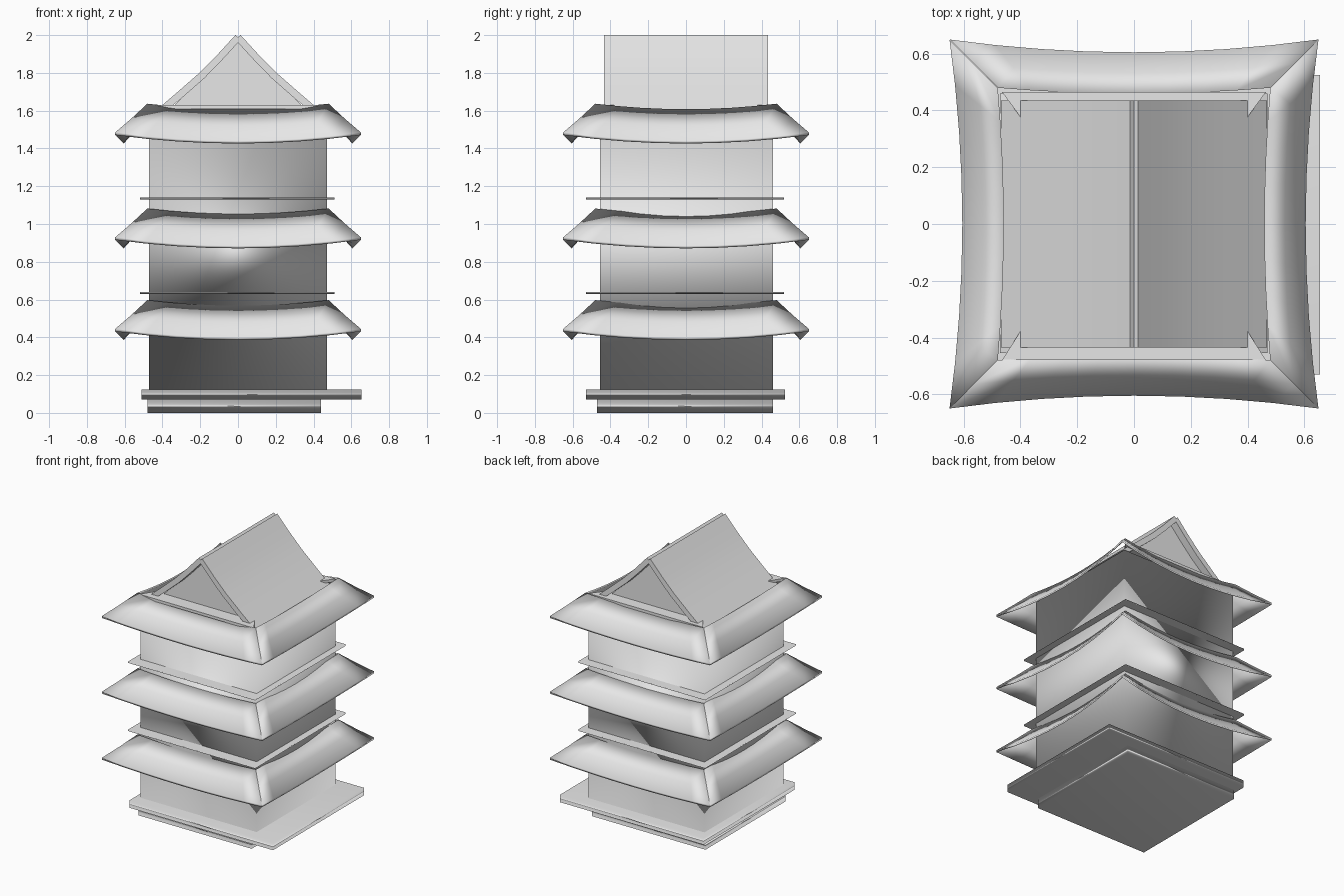
import bpy, bmesh, math
from mathutils import Matrix, Vector

cube = bpy.data.objects.get("Cube")
if cube:
    bpy.data.objects.remove(cube, do_unlink=True)

stone = bpy.data.materials.new("pale_grey")
stone.use_nodes = True
COLOUR = (0.8, 0.8, 0.8, 1)
stone.diffuse_color = COLOUR
stone.node_tree.nodes["Principled BSDF"].inputs["Base Color"].default_value = COLOUR


def finish(name, bm, sharp_angle=180):
    bmesh.ops.recalc_face_normals(bm, faces=bm.faces)
    mesh = bpy.data.meshes.new(name)
    bm.to_mesh(mesh)
    bm.free()
    mesh.materials.append(stone)
    obj = bpy.data.objects.new(name, mesh)
    bpy.context.collection.objects.link(obj)
    mesh.shade_smooth()
    if sharp_angle < 180:
        mesh.set_sharp_from_angle(angle=math.radians(sharp_angle))
    return obj


def box(name, x0, x1, y0, y1, z0, z1, weight=50):
    """Soft-shaded block whose normals are weighted by face area."""
    bm = bmesh.new()
    bmesh.ops.create_cube(bm, size=1)
    for v in bm.verts:
        v.co.x = x0 if v.co.x < 0 else x1
        v.co.y = y0 if v.co.y < 0 else y1
        v.co.z = z0 if v.co.z < 0 else z1
    obj = finish(name, bm)
    mod = obj.modifiers.new("soft_normals", 'WEIGHTED_NORMAL')
    mod.mode = 'FACE_AREA'
    mod.weight = weight


def prism(name, profile, axis, start, end, sharp_angle=35):
    """Extrude an outline along y (from x-z points) or z (from x-y points)."""
    bm = bmesh.new()
    place = (lambda a, b: (a, start, b)) if axis == 'Y' else (lambda a, b: (a, b, start))
    face = bm.faces.new([bm.verts.new(place(a, b)) for a, b in profile])
    ext = bmesh.ops.extrude_face_region(bm, geom=[face])
    verts = [g for g in ext["geom"] if isinstance(g, bmesh.types.BMVert)]
    shift = Vector((0, 1, 0)) if axis == 'Y' else Vector((0, 0, 1))
    bmesh.ops.translate(bm, vec=shift * (end - start), verts=verts)
    finish(name, bm, sharp_angle)


def eave_point(t, s, z):
    """Point on the front eave sheet: t runs along it, s from eave to top."""
    c = t * t
    outer = Vector((0.65 * t, -0.605 - 0.045 * c, 0.40 + 0.045 * c))
    inner = Vector((0.48 * t, -0.459 - 0.021 * c, 0.568 + 0.029 * c))
    p = outer.lerp(inner, s)
    p.z += z - 0.012 * s * (1 - s)
    return p


def eave_roof(name, z, along=8, across=2, thick=0.014):
    # Four sagging sheets mitred at the corners, each with a thin underside
    bm = bmesh.new()
    for turn in range(4):
        rot = Matrix.Rotation(turn * math.pi / 2, 3, 'Z')
        layers = []
        for drop in (0, thick):
            layers.append([[bm.verts.new(rot @ (eave_point(2 * i / along - 1, j / across, z)
                                                - Vector((0, 0, drop))))
                            for j in range(across + 1)] for i in range(along + 1)])
        top, low = layers
        for i in range(along):
            for j in range(across):
                for g in layers:
                    bm.faces.new((g[i][j], g[i + 1][j], g[i + 1][j + 1], g[i][j + 1]))
            for j in (0, across):
                bm.faces.new((top[i][j], top[i + 1][j], low[i + 1][j], low[i][j]))
        for i in (0, along):
            for j in range(across):
                bm.faces.new((top[i][j], top[i][j + 1], low[i][j + 1], low[i][j]))
    finish(name, bm)


# Foundation slabs
box("lower_plinth", -0.48, 0.44, -0.47, 0.46, 0, 0.07)
box("upper_plinth", -0.51, 0.655, -0.53, 0.525, 0.07, 0.125)

# Tower walls: one tall soft-shaded block
box("tower_walls", -0.472, 0.47, -0.455, 0.46, 0.125, 1.56, weight=15)

# Thin balcony floors
for name, z in (("lower_balcony", 0.63), ("upper_balcony", 1.13)):
    box(name, -0.52, 0.51, -0.53, 0.52, z, z + 0.011)

# Flared eaves
for name, z in (("lower_eaves", 0), ("middle_eaves", 0.485), ("upper_eaves", 1.04)):
    eave_roof(name, z)

# Gable roof: two bent slabs meeting at the ridge
for name, side in (("left_roof_slab", 1), ("right_roof_slab", -1)):
    outline = [(0.014, 2.0), (0.11, 1.895), (0.21, 1.795), (0.33, 1.69), (0.468, 1.572),
               (0.43, 1.56), (0.3, 1.665), (0.18, 1.77), (0.09, 1.862), (0.0, 1.96),
               (0.0, 1.988)]
    prism(name, [(side * x, z) for x, z in outline], 'Y', -0.435, 0.435)

# Recessed gable walls and the tapered ledges below them
for name, d, ledge in (("front_gable", -1, 0.48), ("back_gable", 1, 0.465)):
    prism(name + "_wall", [(-0.41, 1.555), (0.41, 1.555), (0, 1.965)], 'Y', d * 0.38, d * 0.365)
    prism(name + "_ledge", [(-0.465, d * ledge), (0.465, d * ledge),
                            (0.395, d * 0.37), (-0.395, d * 0.37)], 'Z', 1.61, 1.63)
